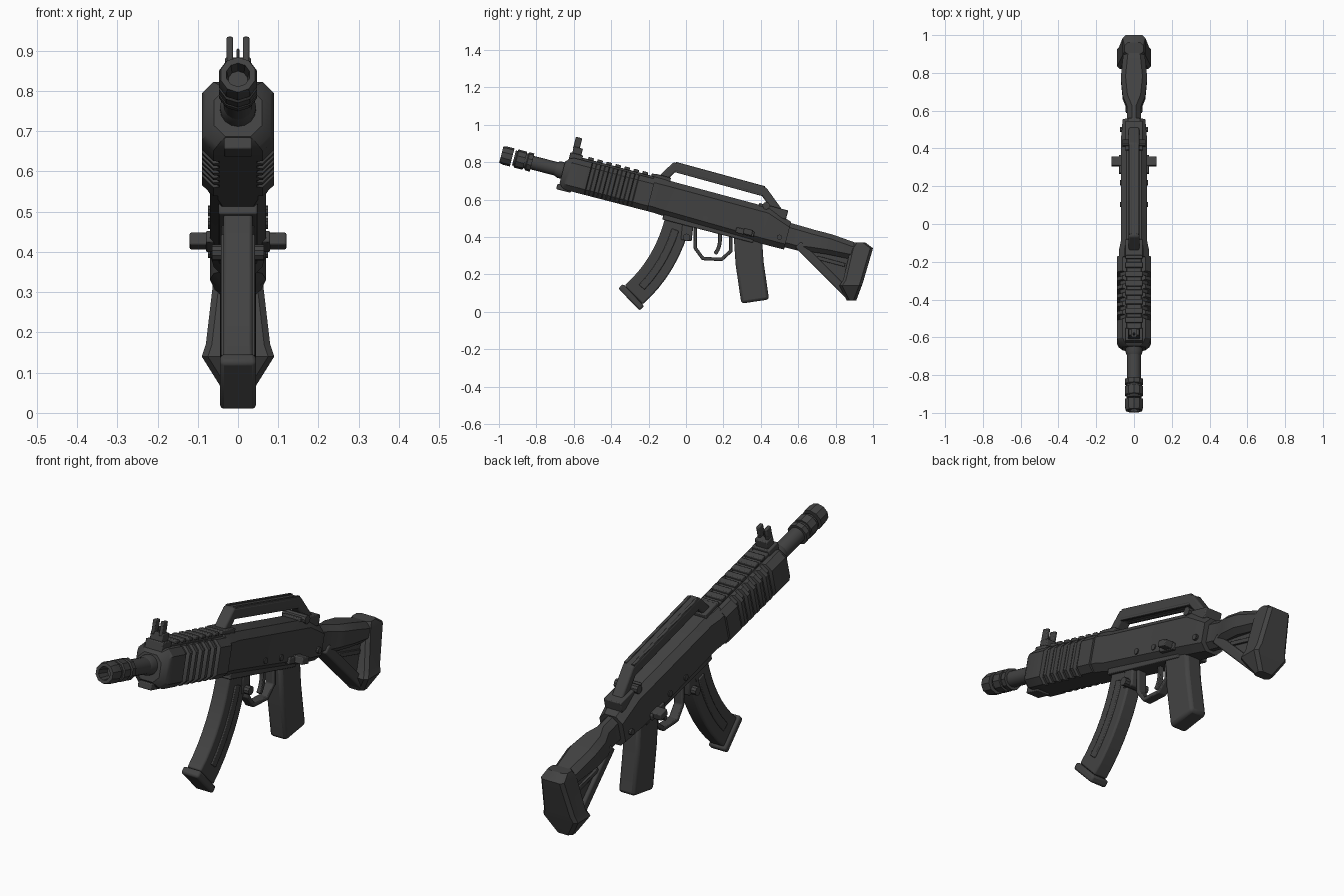
import bpy, bmesh, math
from mathutils import Vector

cube = bpy.data.objects.get("Cube")
if cube:
    bpy.data.objects.remove(cube, do_unlink=True)

# One dark gunmetal finish
COLOUR = (.055, .055, .055, 1)
gunmetal = bpy.data.materials.new("dark_gunmetal")
gunmetal.use_nodes = True
gunmetal.diffuse_color = COLOUR
shader = gunmetal.node_tree.nodes["Principled BSDF"]
shader.inputs["Base Color"].default_value = COLOUR
shader.inputs["Roughness"].default_value = .7

# The whole rifle is tilted muzzle-up; the barrel frame is (x, u back, v up)
TILT, AXIS_HEIGHT = math.radians(14.5), .585
SIDES = (-1, 1)
parts = []


def tilted(x, u, v):
    """Barrel frame to world."""
    cosine, sine = math.cos(TILT), math.sin(TILT)
    return Vector((x, u * cosine + v * sine, AXIS_HEIGHT - u * sine + v * cosine))


def loft(name, rings, bevel=0):
    """Skin equal-length point rings and cap both ends."""
    bm = bmesh.new()
    loops = [[bm.verts.new(point) for point in ring] for ring in rings]
    for a, b in zip(loops, loops[1:]):
        for i in range(len(a)):
            bm.faces.new((a[i - 1], a[i], b[i], b[i - 1]))
    bm.faces.new(loops[0])
    bm.faces.new(loops[-1])
    bmesh.ops.recalc_face_normals(bm, faces=bm.faces)
    mesh = bpy.data.meshes.new(name)
    bm.to_mesh(mesh)
    bm.free()
    mesh.materials.append(gunmetal)
    part = bpy.data.objects.new(name, mesh)
    bpy.context.collection.objects.link(part)
    if bevel:
        modifier = part.modifiers.new("edge_bevel", 'BEVEL')
        modifier.width, modifier.segments = bevel, 2
    parts.append(part)


def octagon(half, low, high, chamfer):
    """Chamfered rectangle, symmetric in its first coordinate."""
    right = [(half - chamfer, low), (half, low + chamfer),
             (half, high - chamfer), (half - chamfer, high)]
    return right + [(-a, b) for a, b in reversed(right)]


def body(name, sections, chamfer):
    """Loft sections (u, half width, low, high) along the barrel."""
    loft(name, [[tilted(x, u, v) for x, v in octagon(half, low, high, chamfer)]
                for u, half, low, high in sections])


def prism(name, outline, half, bevel=.008, x=0):
    """Extrude a (y, z) side outline across x."""
    loft(name, [[Vector((x + side * half, y, z)) for y, z in outline]
                for side in SIDES], bevel)


def strip(name, path, thickness, half, bevel=.008, x=0):
    """Bar of even thickness with mitred corners along a (y, z) path."""
    path = [Vector(point) for point in path]
    steps = [(b - a).normalized() for a, b in zip(path, path[1:])]
    near, far = [], []
    for point, before, after in zip(path, steps[:1] + steps, steps + steps[-1:]):
        along = (before + after).normalized()
        reach = thickness / 2 / along.dot(after)
        offset = Vector((-along.y, along.x)) * reach
        near.append(point + offset)
        far.append(point - offset)
    prism(name, near + far[::-1], half, bevel, x)


def curve(start, control, end, count=8):
    """Points on a quadratic curve."""
    start, control, end = Vector(start), Vector(control), Vector(end)
    return [start.lerp(control, i / count).lerp(control.lerp(end, i / count), i / count)
            for i in range(count + 1)]


def box(name, u, v, length, height, half, x=0, bevel=.004):
    """Block centred at (u, v) in the barrel frame."""
    loft(name, [[tilted(x + side * half, u + a * length / 2, v + b * height / 2)
                 for a, b in ((-1, -1), (1, -1), (1, 1), (-1, 1))] for side in SIDES], bevel)


def turned(name, profile, sides=16):
    """Turn (u, radius) pairs about the barrel axis."""
    angles = [math.tau * i / sides for i in range(sides)]
    loft(name, [[tilted(r * math.sin(a), u, r * math.cos(a)) for a in angles]
                for u, r in profile])


def pin(name, u, v, radius, half):
    """Round cross pin through both sides."""
    angles = [math.tau * i / 10 for i in range(10)]
    loft(name, [[tilted(side * half, u + radius * math.cos(a), v + radius * math.sin(a))
                 for a in angles] for side in SIDES])


# Barrel and hollow muzzle device
turned("barrel", [(-.95, .041), (-.85, .041), (-.85, .037), (-.6, .037)])
turned("barrel_collar", [(-.72, .037), (-.7, .045), (-.6, .045)])
turned("muzzle_tip", [(-.96, .025), (-1.02, .03), (-1.02, .045), (-1, .05), (-.96, .05)], 10)
for start, length in ((-.94, .05), (-.88, .03)):
    turned("muzzle_ring", [(start, .045), (start + .005, .05),
                           (start + length, .05), (start + length, .04)], 10)

# Handguard with evenly spaced side grooves
LOW, HIGH, WIDE, GROOVE = -.097, .08, .089, .074
sections = [(-.68, .06, -.07, .05), (-.66, .08, -.09, .07), (-.64, WIDE, LOW, HIGH)]
for i in range(6):
    middle = -.525 + i * .047
    for gap, half in ((-.014, WIDE), (-.009, GROOVE), (.009, GROOVE), (.014, WIDE)):
        sections.append((middle + gap, half, LOW, HIGH))
sections.append((-.19, WIDE, LOW, HIGH))
body("handguard", sections, .028)
box("handguard_lug", -.65, -.09, .08, .03, .035)

# Top rail with cross teeth
box("top_rail", -.38, .08, .44, .025, .04)
for i in range(8):
    box("rail_tooth", -.55 + i * .05, .097, .03, .016, .045)

# Front sight
box("front_sight_base", -.63, .08, .07, .05, .045)
box("front_sight_block", -.63, .12, .05, .04, .032)
box("front_sight_post", -.64, .14, .012, .05, .004)
for side in SIDES:
    box("front_sight_ear", -.64, .16, .035, .065, .008, side * .02)

# Receiver
body("receiver", [(-.2, .08, LOW, .09), (-.16, .08, LOW, .09), (-.11, .07, -.1, .09),
                  (.44, .07, -.113, .085), (.57, .06, -.113, .04)], .03)
box("receiver_lower", .15, -.1, .5, .04, .048)
for u in (.12, .24, .53):
    pin("receiver_pin", u, -.055, .014, .075)

# Selector lever, reaching out on both sides
box("selector_axle", .36, -.07, .05, .032, .12)
box("selector_lever", .345, -.075, .1, .03, .08)

# Carry handle with twin ridges and feet
ridge = [(-.06, .775), (.415, .645)]
strip("carry_handle", [(-.15, .69)] + ridge + [(.52, .5)], .045, .028)
for side in SIDES:
    strip("handle_ridge", ridge, .055, .007, .002, side * .02)
box("handle_front_foot", -.155, .09, .09, .035, .045)
box("handle_rear_foot", .46, .07, .16, .05, .045)
pin("rear_sight_knob", .42, .09, .02, .06)

# Curved magazine with side ribs and base plate
spine = curve((-.04, .5), (-.1, .25), (-.28, .09))
strip("magazine", spine, .14, .036)
strip("magazine_rib", spine[1:-1], .04, .042, .004)
heel = (spine[-1] - spine[-2]).normalized() * .035
strip("magazine_base", [spine[-1], spine[-1] + heel], .165, .045, .01)
strip("magazine_catch", [(.01, .47), (0, .38)], .06, .04)
pin("catch_button", .05, -.18, .02, .065)

# Trigger group
strip("trigger_guard", [(.05, .47), (.05, .34), (.09, .285), (.19, .28), (.24, .325),
                        (.24, .42)], .018, .022, .004)
strip("trigger", curve((.18, .43), (.19, .35), (.155, .31)), .02, .01, .003)

# Pistol grip
strip("pistol_grip", [(.33, .41), (.34, .26), (.37, .055)], .15, .043, .015)

# Stock: comb, butt, strut and recessed web
body("stock_comb", [(.55, .036, -.1, .034), (.64, .036, -.1, .032), (.7, .06, -.09, .03),
                    (.8, .07, -.08, .03), (1, .05, -.07, .012)], .025)
rows = [(.37, .9, .96, .05), (.34, .88, 1, .06), (.17, .84, .95, .08),
        (.14, .82, .94, .09), (.06, .86, .91, .04)]
loft("stock_butt", [[Vector((x, y, z)) for x, y in octagon(half, front, back, .015)]
                    for z, front, back, half in rows])
strip("stock_strut", [(.6, .36), (.87, .09)], .045, .045)
prism("stock_web", [(.62, .34), (.93, .28), (.88, .1)], .028)
for side in SIDES:
    strip("stock_web_rib", [(.7, .29), (.85, .25)], .02, .008, .002, side * .03)

# Smooth shading with crisp edges
bpy.ops.object.select_all(action='DESELECT')
for part in parts:
    part.select_set(True)
bpy.context.view_layer.objects.active = parts[0]
bpy.ops.object.shade_smooth_by_angle(angle=math.radians(30))
